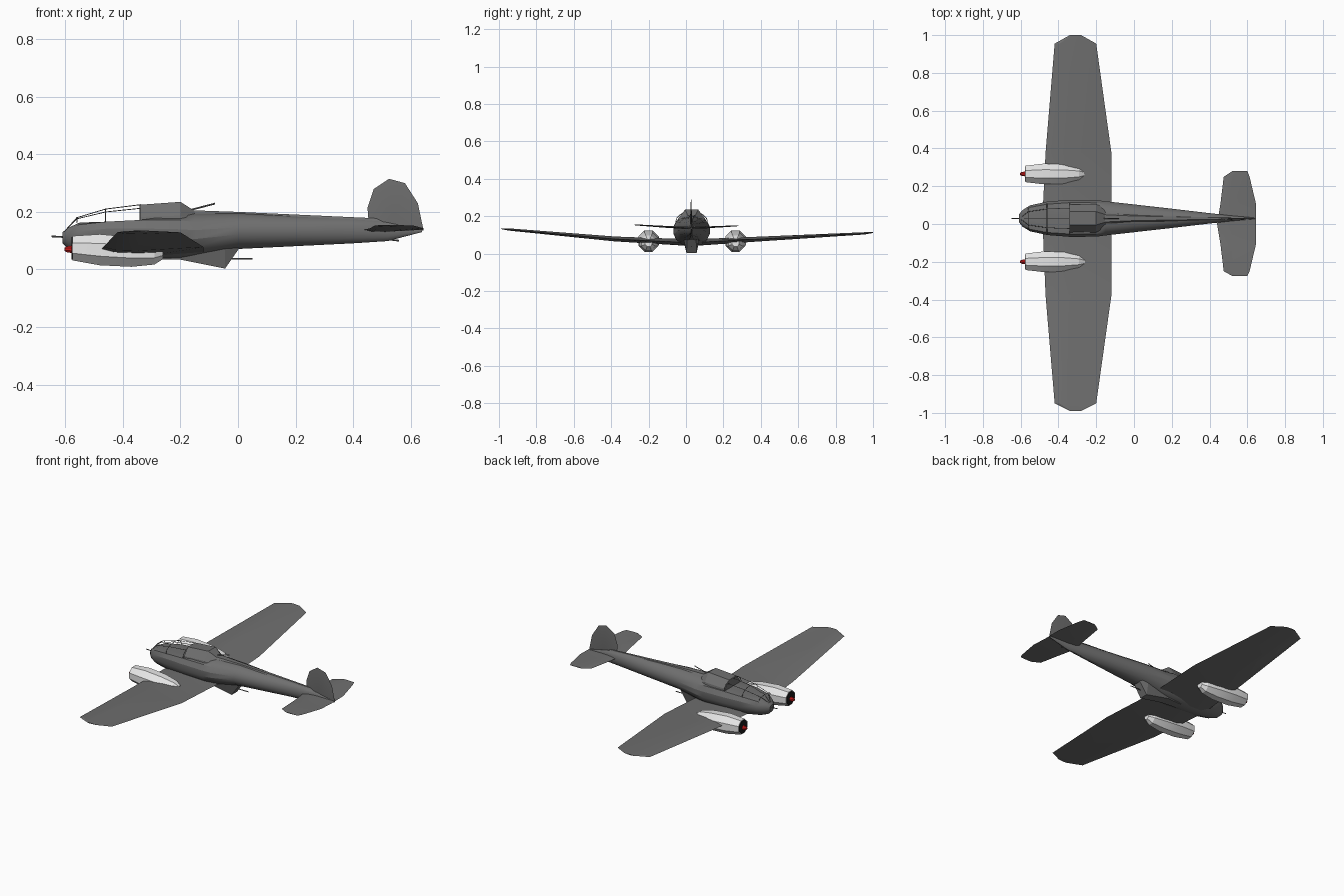
import bpy, bmesh, math
from mathutils import Vector

cube = bpy.data.objects.get("Cube")
if cube:
    bpy.data.objects.remove(cube, do_unlink=True)


def material(name, rgb):
    m = bpy.data.materials.new(name)
    m.use_nodes = True
    m.diffuse_color = (*rgb, 1)
    m.node_tree.nodes["Principled BSDF"].inputs["Base Color"].default_value = (*rgb, 1)
    return m


GREY = material("dark grey paint", (0.16, 0.16, 0.16))
LIGHT = material("light grey paint", (0.8, 0.8, 0.8))
BLACK = material("black", (0.01, 0.01, 0.01))
RED = material("red", (0.6, 0.01, 0.01))
MID = 0.03  # centreline of the body


def finish(name, bm, mat, angle=25):
    bmesh.ops.recalc_face_normals(bm, faces=bm.faces)
    me = bpy.data.meshes.new(name)
    bm.to_mesh(me)
    bm.free()
    me.materials.append(mat)
    ob = bpy.data.objects.new(name, me)
    bpy.context.collection.objects.link(ob)
    bpy.ops.object.select_all(action="DESELECT")
    ob.select_set(True)
    bpy.context.view_layer.objects.active = ob
    bpy.ops.object.shade_smooth_by_angle(angle=math.radians(angle))
    return ob


def loft(name, rings, mat, angle=25):
    bm = bmesh.new()
    loops = [[bm.verts.new(p) for p in r] for r in rings]
    n = len(loops[0])
    for a, b in zip(loops, loops[1:]):
        for i in range(n):
            j = (i + 1) % n
            bm.faces.new((a[i], a[j], b[j], b[i]))
    bm.faces.new(loops[0])
    bm.faces.new(loops[-1][::-1])
    return finish(name, bm, mat, angle)


def oval(x, half, low, high, y=MID, sides=16, cut=1.0):
    ring = []
    for i in range(sides):
        a = 2 * math.pi * (i + 0.5) / sides
        z = (low + high) / 2 + (high - low) / 2 * math.cos(a)
        ring.append((x, y + half * math.sin(a), min(z, cut)))
    return ring


def rod(name, path, radius=0.002, mat=GREY):
    cu = bpy.data.curves.new(name, "CURVE")
    cu.dimensions = "3D"
    cu.bevel_depth = radius
    cu.bevel_resolution = 0
    cu.use_fill_caps = True
    s = cu.splines.new("POLY")
    s.points.add(len(path) - 1)
    for p, co in zip(s.points, path):
        p.co = (*co, 1)
    cu.materials.append(mat)
    ob = bpy.data.objects.new(name, cu)
    bpy.context.collection.objects.link(ob)


# Fuselage, cut flat under the open nose framing
loft("fuselage", [oval(*r[:4], cut=r[4]) for r in (
    (-0.61, 0.02, 0.09, 0.13, 1), (-0.59, 0.045, 0.07, 0.16, 0.145),
    (-0.55, 0.07, 0.055, 0.185, 0.163), (-0.46, 0.09, 0.04, 0.21, 0.166),
    (-0.34, 0.1, 0.035, 0.215, 0.172), (-0.2, 0.099, 0.035, 0.21, 0.19),
    (-0.15, 0.092, 0.042, 0.2, 1), (0.0, 0.075, 0.07, 0.197, 1),
    (0.2, 0.052, 0.08, 0.187, 1), (0.4, 0.028, 0.09, 0.178, 1),
    (0.52, 0.015, 0.098, 0.168, 1), (0.64, 0.004, 0.13, 0.14, 1))], GREY)


# Raised cockpit and spine
def hood(x, foot, shoulder, base, top):
    return [(x, MID + s * w, z) for s, w, z in (
        (-1, foot, base), (-1, foot * 0.9, (base + top) / 2), (-1, shoulder, top),
        (1, shoulder, top), (1, foot * 0.9, (base + top) / 2), (1, foot, base))]


loft("cockpit_hood", [hood(-0.34, 0.08, 0.035, 0.14, 0.225),
                      hood(-0.2, 0.08, 0.035, 0.14, 0.235),
                      hood(-0.15, 0.06, 0.02, 0.14, 0.203)], GREY, 10)
loft("dorsal_spine", [hood(-0.17, 0.045, 0.02, 0.16, 0.206),
                      hood(0.0, 0.035, 0.012, 0.16, 0.2),
                      hood(0.5, 0.008, 0.004, 0.15, 0.177)], GREY, 10)

# Nose framing: hoops and long ribs
hoops = ((-0.56, 0.055, 0.163, 0.18), (-0.46, 0.078, 0.166, 0.21), (-0.34, 0.085, 0.17, 0.225))
for x, half, base, top in hoops:
    rod("nose_hoop", [(x, MID + half * math.cos(a), base + (top - base) * math.sin(a))
                      for a in (math.pi * i / 8 for i in range(9))], 0.002)
for part in (0.28, 0.5, 0.72):
    a = math.pi * part
    rod("nose_rib", [(-0.605, MID, 0.13)] + [
        (x, MID + h * math.cos(a), b + (t - b) * math.sin(a)) for x, h, b, t in hoops], 0.0015)

# Ventral gondola
loft("gondola", [[(x, MID + w, z) for w, z in ((-half, top), (-half * 0.6, low),
                                              (half * 0.6, low), (half, top))]
                 for x, half, low, top in ((-0.3, 0.04, 0.036, 0.08), (-0.2, 0.05, 0.034, 0.09),
                                           (-0.045, 0.045, 0.003, 0.09), (0.005, 0.04, 0.075, 0.1))],
     GREY, 10)


# Wing, lofted tip to tip
def section(y, front, back, z, thick):
    c = back - front
    return [(front, y, z), (front + c * 0.12, y, z + thick * 0.4),
            (front + c * 0.35, y, z + thick / 2), (back, y, z),
            (front + c * 0.35, y, z - thick / 2), (front + c * 0.12, y, z - thick * 0.4)]


loft("wing", [section(*s) for s in (
    (-0.99, -0.34, -0.28, 0.133, 0.004), (-0.95, -0.42, -0.2, 0.129, 0.012),
    (-0.38, -0.468, -0.12, 0.078, 0.026), (0.03, -0.485, -0.12, 0.058, 0.036),
    (0.38, -0.468, -0.12, 0.077, 0.026), (0.955, -0.42, -0.2, 0.108, 0.012),
    (1.0, -0.34, -0.28, 0.112, 0.004))], GREY, 15)

# Tailplane
loft("tailplane", [section(*s) for s in (
    (-0.275, 0.52, 0.6, 0.153, 0.003), (-0.25, 0.475, 0.612, 0.152, 0.006),
    (-0.11, 0.458, 0.645, 0.143, 0.01), (0.0, 0.44, 0.645, 0.138, 0.014),
    (0.11, 0.458, 0.645, 0.14, 0.01), (0.25, 0.475, 0.612, 0.147, 0.006),
    (0.28, 0.52, 0.6, 0.148, 0.003))], GREY, 15)

# Fin: thin plate tapering to its outline
outline = ((0.455, 0.15), (0.45, 0.215), (0.472, 0.28), (0.525, 0.315),
           (0.58, 0.3), (0.625, 0.23), (0.645, 0.135))
bm = bmesh.new()
rim = [bm.verts.new((x, MID - 0.003, z)) for x, z in outline]
for side in (-1, 1):
    hub = bm.verts.new((0.54, MID - 0.003 + side * 0.006, 0.17))
    for a, b in zip(rim, rim[1:] + rim[:1]):
        bm.faces.new((a, b, hub))
finish("fin", bm, GREY, 20)

# Engine nacelles with intake and spinner
for side, y in (("left", 0.265), ("right", -0.2)):
    loft(side + "_nacelle", [oval(*r, y=y, sides=8) for r in (
        (-0.575, 0.047, 0.028, 0.12), (-0.48, 0.059, 0.01, 0.127),
        (-0.37, 0.056, 0.005, 0.117), (-0.29, 0.04, 0.014, 0.1),
        (-0.26, 0.02, 0.035, 0.08))], LIGHT, 10)
    loft(side + "_intake", [oval(-0.578, 0.042, 0.032, 0.116, y=y, sides=8),
                            oval(-0.574, 0.042, 0.032, 0.116, y=y, sides=8)], BLACK, 10)
    loft(side + "_spinner", [oval(x, r, 0.07 - r, 0.07 + r, y=y, sides=8)
                             for x, r in ((-0.603, 0.006), (-0.595, 0.011), (-0.576, 0.014))], RED)

# Guns
rod("nose_gun", [(-0.648, MID, 0.115), (-0.59, MID, 0.112)], 0.003)
rod("dorsal_gun", [(-0.18, MID, 0.203), (-0.08, MID, 0.229)], 0.003)
rod("ventral_gun", [(-0.04, MID, 0.037), (0.05, MID, 0.037)], 0.003)
rod("tail_gun", [(0.51, MID, 0.106), (0.56, MID, 0.1)], 0.003)
